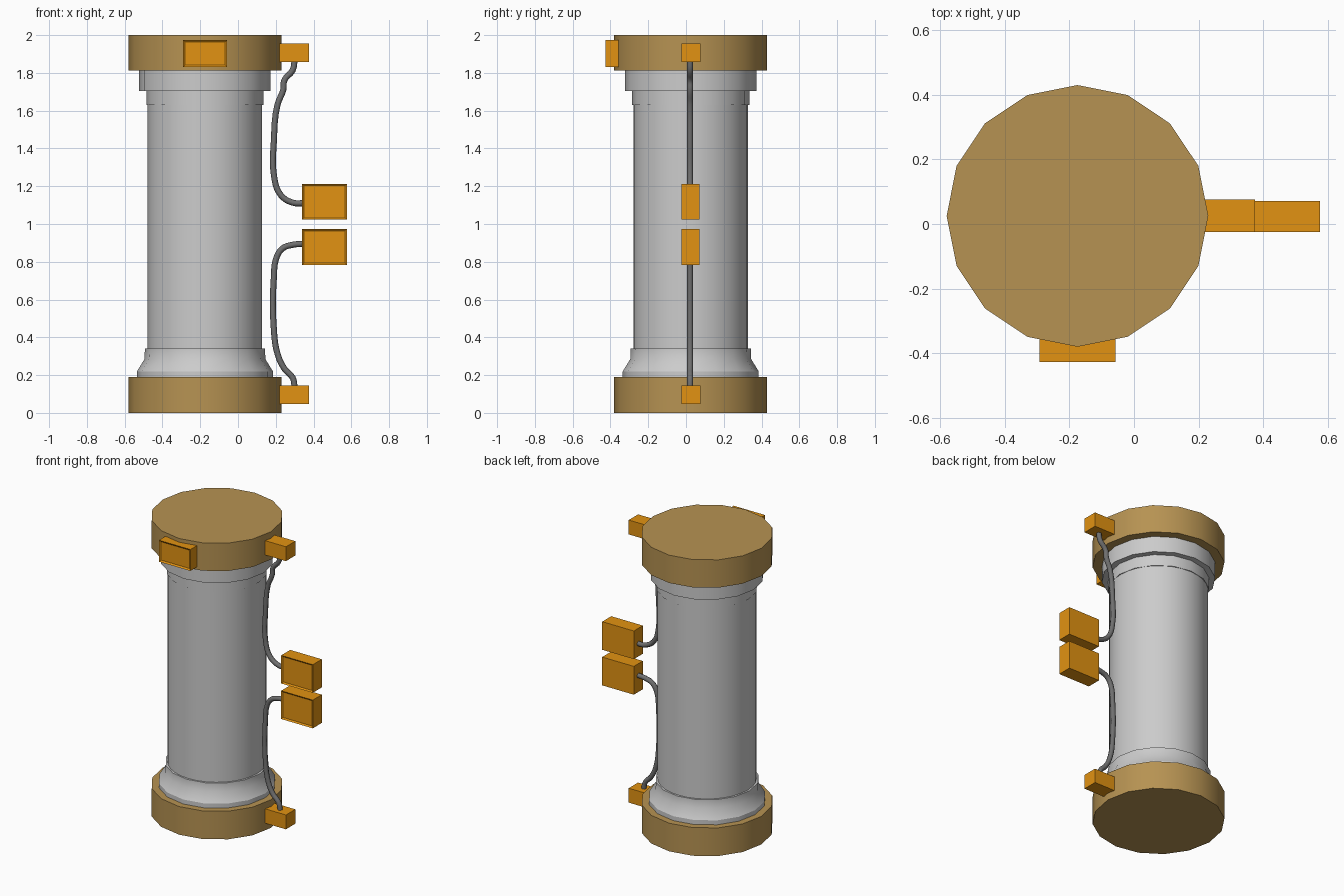
import bpy, bmesh, math

if "Cube" in bpy.data.objects:
    bpy.data.objects.remove(bpy.data.objects["Cube"])

CX, CY = -0.175, 0.025


def material(name, rgb):
    m = bpy.data.materials.new(name)
    m.diffuse_color = (*rgb, 1)
    m.use_nodes = True
    m.node_tree.nodes["Principled BSDF"].inputs["Base Color"].default_value = m.diffuse_color
    return m


TAN = material("tan", (0.47, 0.29, 0.085))
ORANGE = material("orange", (0.76, 0.29, 0.006))
DARK = material("dark_grey", (0.16, 0.16, 0.16))


def finish(name, bm, mat=None, smooth=None):
    bmesh.ops.recalc_face_normals(bm, faces=bm.faces)
    me = bpy.data.meshes.new(name)
    bm.to_mesh(me)
    bm.free()
    ob = bpy.data.objects.new(name, me)
    bpy.context.collection.objects.link(ob)
    if mat:
        me.materials.append(mat)
    if smooth:
        bpy.ops.object.select_all(action='DESELECT')
        ob.select_set(True)
        bpy.context.view_layer.objects.active = ob
        bpy.ops.object.shade_smooth_by_angle(angle=math.radians(smooth))
    return ob


def lathe(name, profile, sides, mat=None):
    """Closed turned solid from (radius, z) points."""
    bm = bmesh.new()
    rings = []
    for r, z in profile:
        rings.append([bm.verts.new((CX + r * math.cos(i * math.tau / sides),
                                    CY + r * math.sin(i * math.tau / sides), z))
                      for i in range(sides)])
    for a, b in zip(rings, rings[1:]):
        for i in range(sides):
            j = (i + 1) % sides
            bm.faces.new((a[i], a[j], b[j], b[i]))
    bm.faces.new(rings[0])
    bm.faces.new(rings[-1])
    return finish(name, bm, mat, 30)


def box(name, x, y, z, inset=0):
    """Box from ranges, with an optional recessed front panel."""
    bm = bmesh.new()
    bmesh.ops.create_cube(bm, size=1)
    for v in bm.verts:
        v.co = [lo + (c + 0.5) * (hi - lo) for c, (lo, hi) in zip(v.co, (x, y, z))]
    if inset:
        bm.normal_update()
        front = [f for f in bm.faces if f.normal.y < -0.9]
        bmesh.ops.inset_region(bm, faces=front, thickness=inset, depth=0)
        for v in front[0].verts:
            v.co.y += 0.008
    return finish(name, bm, ORANGE)


def cable(name, points):
    cu = bpy.data.curves.new(name, 'CURVE')
    cu.dimensions = '3D'
    cu.bevel_depth = 0.016
    cu.bevel_resolution = 2
    cu.resolution_u = 4
    sp = cu.splines.new('BEZIER')
    sp.bezier_points.add(len(points) - 1)
    for bp, (x, z) in zip(sp.bezier_points, points):
        bp.co = (x, 0.022, z)
        bp.handle_left_type = bp.handle_right_type = 'AUTO'
    cu.materials.append(DARK)
    ob = bpy.data.objects.new(name, cu)
    bpy.context.collection.objects.link(ob)


# Column body and collars
lathe("column_body", [(0.303, 0.1), (0.303, 1.9)], 32)
lathe("top_collar", [(0.31, 1.63), (0.31, 1.705), (0.348, 1.705), (0.348, 1.85)], 16)
lathe("base_collar", [(0.36, 0.15), (0.36, 0.22), (0.32, 0.285), (0.318, 0.34)], 16)

# End caps
lathe("base_cap", [(0.405, 0), (0.405, 0.19)], 16, TAN)
lathe("top_cap", [(0.405, 1.812), (0.405, 2)], 16, TAN)

# Cap sockets
for label, z in (("upper", 1.858), ("lower", 0.047)):
    box(label + "_socket", (0.21, 0.375), (-0.024, 0.076), (z, z + 0.097))

# Panels with recessed fronts
box("front_panel", (-0.292, -0.057), (-0.427, -0.34), (1.83, 1.975), 0.015)
box("upper_terminal", (0.34, 0.576), (-0.025, 0.071), (1.023, 1.213), 0.014)
box("lower_terminal", (0.34, 0.576), (-0.025, 0.071), (0.783, 0.974), 0.014)

# Cables
cable("upper_cable", [(0.30, 1.87), (0.29, 1.815), (0.245, 1.76), (0.24, 1.71),
                      (0.21, 1.635), (0.19, 1.44), (0.19, 1.26), (0.225, 1.155),
                      (0.29, 1.113), (0.35, 1.11)])
cable("lower_cable", [(0.35, 0.895), (0.29, 0.89), (0.235, 0.87), (0.203, 0.82),
                      (0.19, 0.72), (0.19, 0.44), (0.21, 0.31), (0.245, 0.235),
                      (0.29, 0.185), (0.30, 0.135)])
